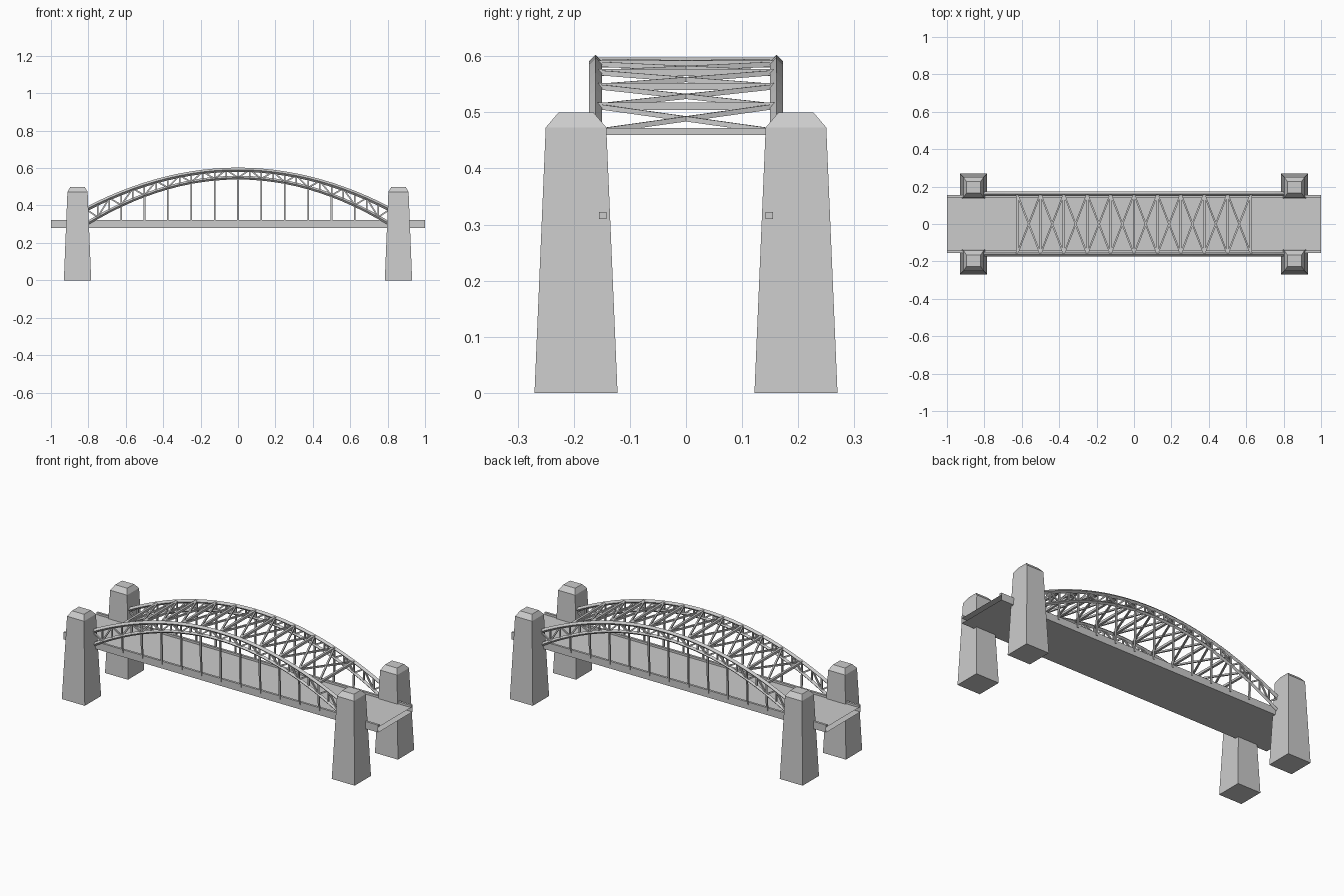
import bpy, bmesh
from mathutils import Vector, Matrix

if "Cube" in bpy.data.objects:
    bpy.data.objects.remove(bpy.data.objects["Cube"])

HALF = 0.8125     # arch half span, ends buried in the towers
STEP = 0.0625     # truss node spacing
ARCH_Y = 0.161


def upper(x):
    return 0.591 - 0.205 * (x / 0.8) ** 2


def lower(x):
    return 0.549 - 0.24 * (x / 0.8) ** 2


def finish(name, bm, recalc=True):
    if recalc:
        bmesh.ops.recalc_face_normals(bm, faces=bm.faces)
    me = bpy.data.meshes.new(name)
    bm.to_mesh(me)
    bm.free()
    ob = bpy.data.objects.new(name, me)
    bpy.context.collection.objects.link(ob)
    return ob


def loft(bm, rings, caps=True):
    rs = [[bm.verts.new(p) for p in r] for r in rings]
    for a, b in zip(rs, rs[1:]):
        n = len(a)
        for i in range(n):
            bm.faces.new((a[i], a[(i + 1) % n], b[(i + 1) % n], b[i]))
    if caps:
        bm.faces.new(rs[0][::-1])
        bm.faces.new(rs[-1])


def bar(bm, a, b, w, h):
    # square section bar between two points
    a, b = Vector(a), Vector(b)
    d = b - a
    rot = d.to_track_quat('Z', 'Y').to_matrix().to_4x4()
    m = Matrix.Translation((a + b) / 2) @ rot @ Matrix.Diagonal((w, h, d.length, 1))
    bmesh.ops.create_cube(bm, size=1, matrix=m)


def rect(cx, cy, z, hx, hy):
    return [(cx + sx * hx, cy + sy * hy, z)
            for sx, sy in ((-1, -1), (1, -1), (1, 1), (-1, 1))]


# four tapered towers with chamfered caps
for sx in (-1, 1):
    for sy in (-1, 1):
        bm = bmesh.new()
        cx, cy = sx * 0.858, sy * 0.196
        loft(bm, [rect(cx, cy, 0, 0.073, 0.074),
                  rect(cx, cy, 0.473, 0.054, 0.054),
                  rect(cx, cy, 0.5, 0.038, 0.031)])
        finish("tower", bm)

# road deck, an open-ended tube
bm = bmesh.new()
loft(bm, [[(x, -0.155, 0.28), (x, 0.155, 0.28), (x, 0.155, 0.31), (x, -0.155, 0.31)]
          for x in (-1, 1)], caps=False)
finish("deck", bm)

# curbs along both deck edges
for sy in (-1, 1):
    bm = bmesh.new()
    bar(bm, (-1, sy * 0.1485, 0.316), (1, sy * 0.1485, 0.316), 0.013, 0.012)
    finish("curb", bm)

nodes = [i * STEP for i in range(-13, 14)]
posts = [i * 0.125 for i in range(-5, 6)]

for sy in (-1, 1):
    y = sy * ARCH_Y
    # diamond section arch chords
    for name, f, r in (("upper_chord", upper, 0.0115), ("lower_chord", lower, 0.010)):
        bm = bmesh.new()
        rings = []
        for x in nodes:
            t = Vector((0.02, 0, f(x + 0.01) - f(x - 0.01))).normalized()
            n = Vector((-t.z, 0, t.x))
            c = Vector((x, y, f(x)))
            s = Vector((0, 1, 0))
            rings.append([c + n * r, c + s * r, c - n * r, c - s * r])
        loft(bm, rings)
        finish(name, bm)

    # truss web with verticals and alternating diagonals
    bm = bmesh.new()
    for i, x in enumerate(nodes):
        bar(bm, (x, y, lower(x)), (x, y, upper(x)), 0.008, 0.008)
        if i < len(nodes) - 1:
            x2 = nodes[i + 1]
            f, g = (lower, upper) if i % 2 else (upper, lower)
            bar(bm, (x, y, f(x)), (x2, y, g(x2)), 0.008, 0.008)
    finish("arch_web", bm)

    # hangers down to the deck
    bm = bmesh.new()
    for x in posts:
        bar(bm, (x, y - sy * 0.006, 0.305), (x, y, lower(x)), 0.009, 0.009)
    finish("hangers", bm)

# cross struts and X bracing between the two arches
bm = bmesh.new()
for x in posts:
    bar(bm, (x, -ARCH_Y, upper(x)), (x, ARCH_Y, upper(x)), 0.013, 0.013)
finish("cross_struts", bm)

bm = bmesh.new()
for x, x2 in zip(posts, posts[1:]):
    for s in (-1, 1):
        bar(bm, (x, -s * ARCH_Y, upper(x)), (x2, s * ARCH_Y, upper(x2)), 0.009, 0.009)
finish("cross_bracing", bm)
